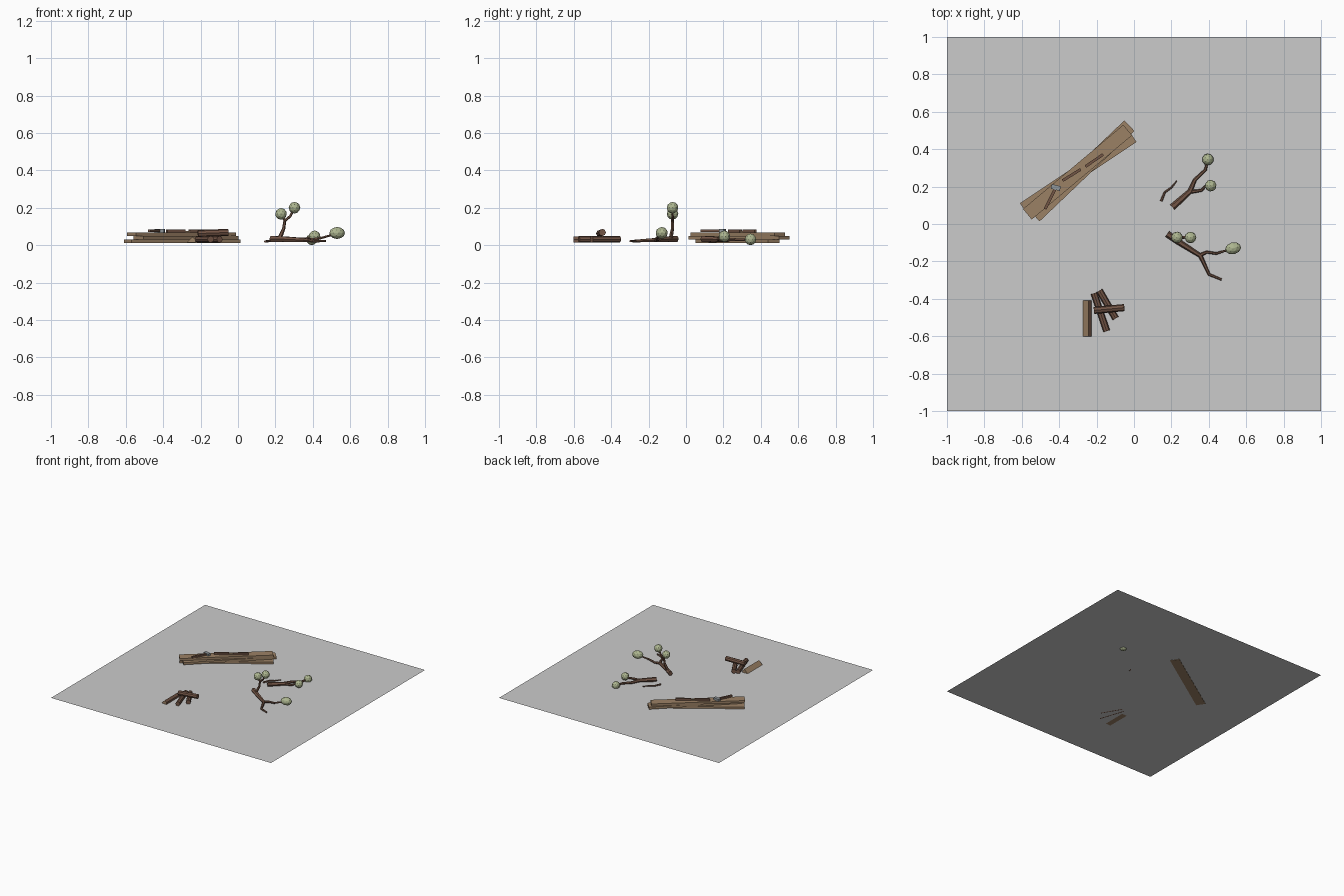
import bpy, bmesh, math
from mathutils import Vector

if "Cube" in bpy.data.objects:
    bpy.data.objects.remove(bpy.data.objects["Cube"])


def material(name, rgb):
    m = bpy.data.materials.new(name)
    m.diffuse_color = (*rgb, 1)
    m.use_nodes = True
    m.node_tree.nodes["Principled BSDF"].inputs["Base Color"].default_value = m.diffuse_color
    return m


PLANK = material("plank_wood", (0.33, 0.22, 0.13))
BARK = material("dark_bark", (0.17, 0.09, 0.06))
LEAF = material("leaf_green", (0.42, 0.47, 0.28))
STEEL = material("steel", (0.28, 0.31, 0.33))


def finish(name, bm, mat=None):
    me = bpy.data.meshes.new(name)
    bm.to_mesh(me)
    bm.free()
    ob = bpy.data.objects.new(name, me)
    bpy.context.collection.objects.link(ob)
    if mat:
        me.materials.append(mat)
    return ob


def box(name, loc, size, angle, mat):
    bm = bmesh.new()
    bmesh.ops.create_cube(bm, size=1)
    bmesh.ops.scale(bm, vec=size, verts=bm.verts)
    ob = finish(name, bm, mat)
    ob.location = loc
    ob.rotation_euler.z = math.radians(angle)
    return ob


def bar(name, a, b, width, height, mat):
    # box stretched between two points
    a, b = Vector(a), Vector(b)
    d = b - a
    return box(name, (a + b) / 2, (d.length, width, height),
               math.degrees(math.atan2(d.y, d.x)), mat)


def log(name, a, b, r, sides=8, mat=BARK):
    a, b = Vector(a), Vector(b)
    bm = bmesh.new()
    bmesh.ops.create_cone(bm, cap_ends=True, segments=sides, radius1=r, radius2=r,
                          depth=(b - a).length)
    ob = finish(name, bm, mat)
    ob.location = (a + b) / 2
    ob.rotation_euler = (b - a).to_track_quat('Z', 'Y').to_euler()
    return ob


def twig(name, pts):
    # tapered six-sided tube through points (x, y, z, radius)
    cu = bpy.data.curves.new(name, 'CURVE')
    cu.dimensions = '3D'
    cu.bevel_depth = 1
    cu.bevel_resolution = 1
    cu.use_fill_caps = True
    sp = cu.splines.new('POLY')
    sp.use_smooth = False
    sp.points.add(len(pts) - 1)
    for p, (x, y, z, r) in zip(sp.points, pts):
        p.co = (x, y, z, 1)
        p.radius = r
    cu.materials.append(BARK)
    ob = bpy.data.objects.new(name, cu)
    bpy.context.collection.objects.link(ob)
    bpy.ops.object.select_all(action='DESELECT')
    ob.select_set(True)
    bpy.context.view_layer.objects.active = ob
    bpy.ops.object.convert(target='MESH')


def leaves(name, loc, scale=(0.031, 0.031, 0.031), angle=0):
    bm = bmesh.new()
    bmesh.ops.create_icosphere(bm, subdivisions=2, radius=1)
    bmesh.ops.scale(bm, vec=scale, verts=bm.verts)
    ob = finish(name, bm, LEAF)
    ob.location = loc
    ob.rotation_euler.z = math.radians(angle)


# ground sheet
bm = bmesh.new()
bmesh.ops.create_grid(bm, x_segments=1, y_segments=1, size=1)
finish("ground_sheet", bm).location.z = 0.015

# stack of planks
box("plank_bottom", (-0.298, 0.275, 0.0215), (0.70, 0.073, 0.018), 33.7, PLANK)
box("plank_middle", (-0.278, 0.284, 0.040), (0.70, 0.078, 0.018), 43.6, PLANK)
box("plank_top", (-0.302, 0.277, 0.059), (0.70, 0.073, 0.018), 40, PLANK)

# hammer
bar("hammer_handle", (-0.475, 0.08, 0.076), (-0.418, 0.195, 0.076), 0.016, 0.014, BARK)
box("hammer_head", (-0.418, 0.195, 0.077), (0.05, 0.025, 0.018), -14, STEEL)

# two-handled tool
bar("tool_handle_left", (-0.382, 0.232, 0.0765), (-0.285, 0.292, 0.0765), 0.015, 0.016, BARK)
bar("tool_middle", (-0.285, 0.292, 0.072), (-0.26, 0.307, 0.072), 0.01, 0.008, PLANK)
bar("tool_handle_right", (-0.26, 0.307, 0.0765), (-0.165, 0.372, 0.0765), 0.015, 0.016, BARK)

# firewood logs
log("log_a", (-0.214, -0.37, 0.031), (-0.146, -0.573, 0.031), 0.018)
log("log_b", (-0.185, -0.356, 0.031), (-0.098, -0.505, 0.031), 0.018)
log("log_top", (-0.214, -0.462, 0.062), (-0.052, -0.447, 0.068), 0.019)

# split log: wedge section, one pale cut side and one dark side
bm = bmesh.new()
prof = [(-0.273, 0.015), (-0.228, 0.015), (-0.228, 0.03), (-0.243, 0.046)]
f = bm.faces.new([bm.verts.new((x, -0.602, z)) for x, z in prof])
ext = bmesh.ops.extrude_face_region(bm, geom=[f])
bmesh.ops.translate(bm, vec=(0, 0.192, 0),
                    verts=[v for v in ext["geom"] if isinstance(v, bmesh.types.BMVert)])
bmesh.ops.recalc_face_normals(bm, faces=bm.faces)
for f in bm.faces:
    f.material_index = 1 if f.normal.x > 0.3 else 0
finish("split_log", bm, PLANK).data.materials.append(BARK)

# rear branch
twig("rear_branch", [(0.205, 0.09, 0.033, 0.018), (0.30, 0.175, 0.031, 0.014),
                     (0.325, 0.235, 0.030, 0.010), (0.382, 0.29, 0.028, 0.008),
                     (0.395, 0.345, 0.030, 0.006)])
twig("rear_branch_fork", [(0.295, 0.17, 0.031, 0.010), (0.36, 0.18, 0.033, 0.008),
                          (0.38, 0.20, 0.040, 0.007), (0.41, 0.205, 0.048, 0.005)])
leaves("rear_leaves_a", (0.395, 0.345, 0.031))
leaves("rear_leaves_b", (0.41, 0.205, 0.047), angle=30)
twig("loose_twig", [(0.145, 0.122, 0.020, 0.007), (0.165, 0.17, 0.021, 0.006),
                    (0.20, 0.195, 0.021, 0.005), (0.23, 0.232, 0.021, 0.003)])

# front branch
twig("front_branch", [(0.178, -0.053, 0.033, 0.018), (0.245, -0.10, 0.032, 0.016),
                      (0.355, -0.17, 0.027, 0.012), (0.402, -0.27, 0.022, 0.008),
                      (0.468, -0.297, 0.021, 0.006)])
twig("front_branch_fork", [(0.35, -0.168, 0.027, 0.010), (0.39, -0.15, 0.030, 0.008),
                           (0.44, -0.158, 0.037, 0.007), (0.53, -0.13, 0.062, 0.005)])
leaves("front_leaves", (0.53, -0.13, 0.065), (0.043, 0.032, 0.032), 15)

# upright twig on the front branch
twig("upright_twig", [(0.222, -0.082, 0.035, 0.012), (0.245, -0.072, 0.09, 0.009),
                      (0.25, -0.072, 0.13, 0.008), (0.28, -0.072, 0.155, 0.007),
                      (0.302, -0.072, 0.20, 0.005)])
twig("upright_twig_fork", [(0.25, -0.072, 0.13, 0.008), (0.23, -0.072, 0.17, 0.005)])
leaves("upright_leaves_low", (0.23, -0.072, 0.167))
leaves("upright_leaves_high", (0.302, -0.072, 0.20), angle=20)
